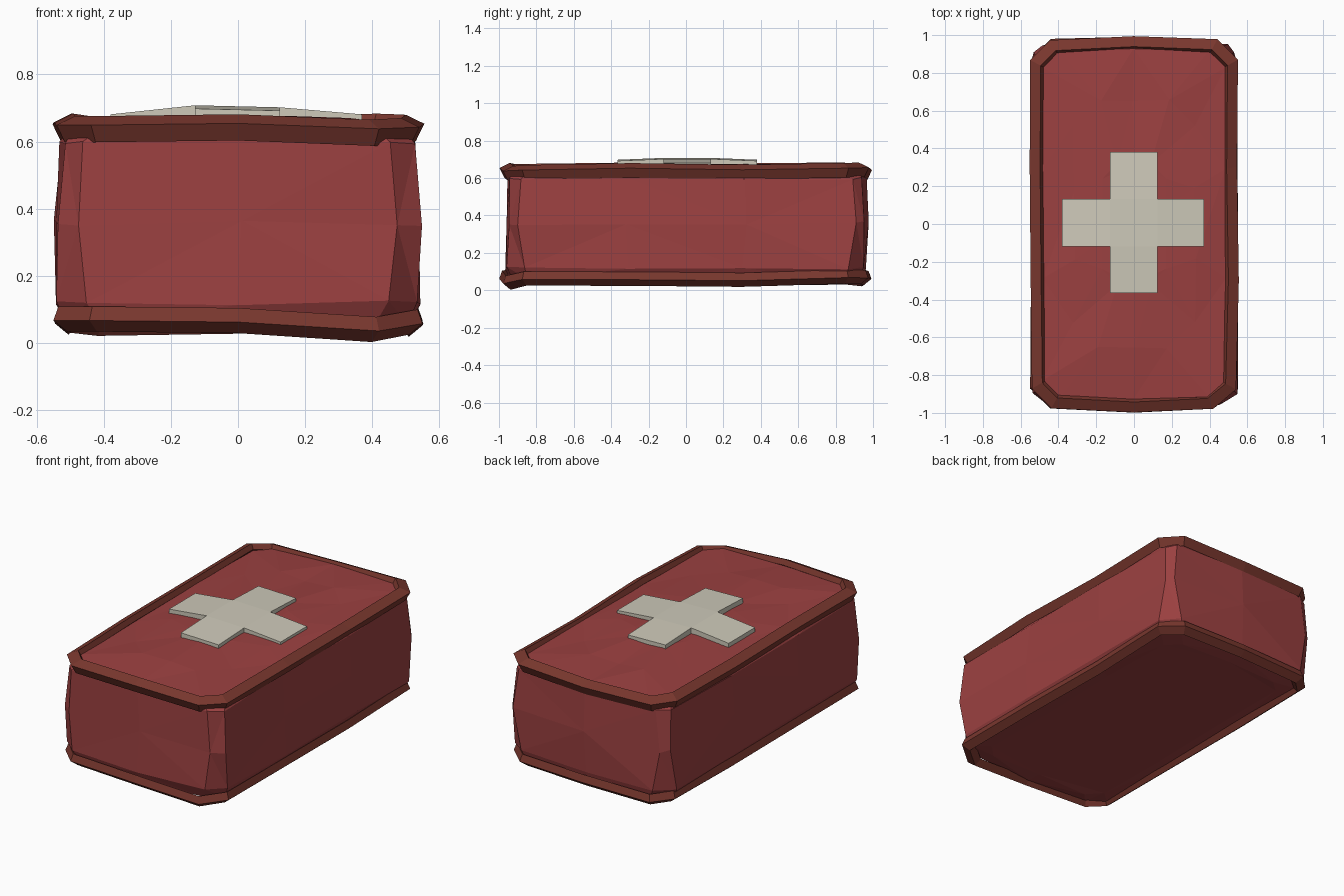
import bpy, bmesh, random
from mathutils import Vector

if "Cube" in bpy.data.objects:
    bpy.data.objects.remove(bpy.data.objects["Cube"])

random.seed(4)


def material(name, rgb):
    m = bpy.data.materials.new(name)
    m.diffuse_color = (*rgb, 1)
    m.use_nodes = True
    m.node_tree.nodes["Principled BSDF"].inputs["Base Color"].default_value = m.diffuse_color
    return m


RED = material("red fabric", (0.33, 0.052, 0.052))
BROWN = material("brown piping", (0.19, 0.038, 0.027))
WHITE = material("off white", (0.62, 0.59, 0.49))


def finish(bm, name, mat):
    bmesh.ops.recalc_face_normals(bm, faces=bm.faces[:])
    me = bpy.data.meshes.new(name)
    bm.to_mesh(me)
    bm.free()
    me.materials.append(mat)
    ob = bpy.data.objects.new(name, me)
    bpy.context.collection.objects.link(ob)
    return ob


def outline(hx, hy, c, bulge=0.0):
    """Chamfered rectangle with extra points along the sides, anticlockwise."""
    cx, cy = hx - c, hy - c
    half = [(hx, -cy), (hx + bulge * 0.3, -cy * 0.35), (hx + bulge * 0.3, cy * 0.35),
            (hx, cy), (cx, hy), (0, hy + bulge)]
    half = half + [(-cx, hy)]
    rest = [(-x, -y) for x, y in half[:6]] + [(cx, -hy)]
    return half[:6] + [half[6]] + rest


def jit(a):
    return random.uniform(-a, a)


def bridge(bm, a, b):
    n = len(a)
    for i in range(n):
        bm.faces.new((a[i], a[(i + 1) % n], b[(i + 1) % n], b[i]))


# soft fabric body: stacked outlines, bulging at mid height
levels = [  # z, half width, half depth, corner cut, bulge, jitter
    (0.045, 0.42, 0.84, 0.08, 0.0, 0.006),
    (0.06, 0.505, 0.935, 0.09, 0.01, 0.006),
    (0.12, 0.535, 0.955, 0.085, 0.01, 0.008),
    (0.36, 0.54, 0.955, 0.055, 0.015, 0.012),
    (0.60, 0.52, 0.945, 0.06, 0.015, 0.008),
    (0.65, 0.485, 0.92, 0.09, 0.01, 0.005),
    (0.662, 0.32, 0.66, 0.14, 0.0, 0.010),
    (0.674, 0.17, 0.32, 0.08, 0.0, 0.003),
]
bm = bmesh.new()
loops = []
for z, hx, hy, c, b, j in levels:
    loops.append([bm.verts.new((x + jit(j), y + jit(j), z + jit(j)))
                  for x, y in outline(hx, hy, c, b)])
for a, b in zip(loops, loops[1:]):
    bridge(bm, a, b)
bm.faces.new(loops[0])
bm.faces.new(loops[-1])
bmesh.ops.triangulate(bm, faces=bm.faces[:])
finish(bm, "fabric_body", RED)


# piping: four-sided ring with its ridge facing outwards
def piping(name, profile, corner_dip):
    bm = bmesh.new()
    base = outline(0.545, 0.978, 0.105, 0.016)
    offs = [(jit(0.006), jit(0.005), jit(0.009)) for _ in base]
    offs[-1] = (-0.02, 0, corner_dip)
    rings = []
    for inset, z in profile:
        inner = outline(0.545 - inset, 0.978 - inset, 0.105 - inset * 0.45, 0.016)
        rings.append([bm.verts.new((x + o[0], y + o[1], z + o[2]))
                      for (x, y), o in zip(inner, offs)])
    for i in range(4):
        bridge(bm, rings[i], rings[(i + 1) % 4])
    finish(bm, name, BROWN)


piping("top_piping", [(0.0, 0.648), (0.055, 0.675), (0.07, 0.645), (0.025, 0.597)], -0.01)
piping("bottom_piping", [(0.0, 0.06), (0.015, 0.102), (0.07, 0.065), (0.04, 0.027)], -0.024)

# cross patch, drooping towards the ends of its arms
arm = 0.128
xs = [-0.38, -arm, arm - 0.003, 0.37]
ys = [-0.365, -0.12, 0.133, 0.38]
bm = bmesh.new()
grid = {}
for i, x in enumerate(xs):
    for k, y in enumerate(ys):
        if i in (1, 2) or k in (1, 2):
            z = 0.708 - 0.006 * (i == 2) - 0.027 * (i in (0, 3)) - 0.01 * (k == 0 or k == 3)
            grid[i, k] = bm.verts.new((x, y, z))
faces = []
for i, k in [(1, 0), (0, 1), (1, 1), (2, 1), (1, 2)]:
    faces.append(bm.faces.new((grid[i, k], grid[i + 1, k], grid[i + 1, k + 1], grid[i, k + 1])))
ext = bmesh.ops.extrude_face_region(bm, geom=faces, use_keep_orig=True)
for v in ext["geom"]:
    if isinstance(v, bmesh.types.BMVert):
        v.co += Vector((0, 0, -0.04))
finish(bm, "cross_patch", WHITE)
